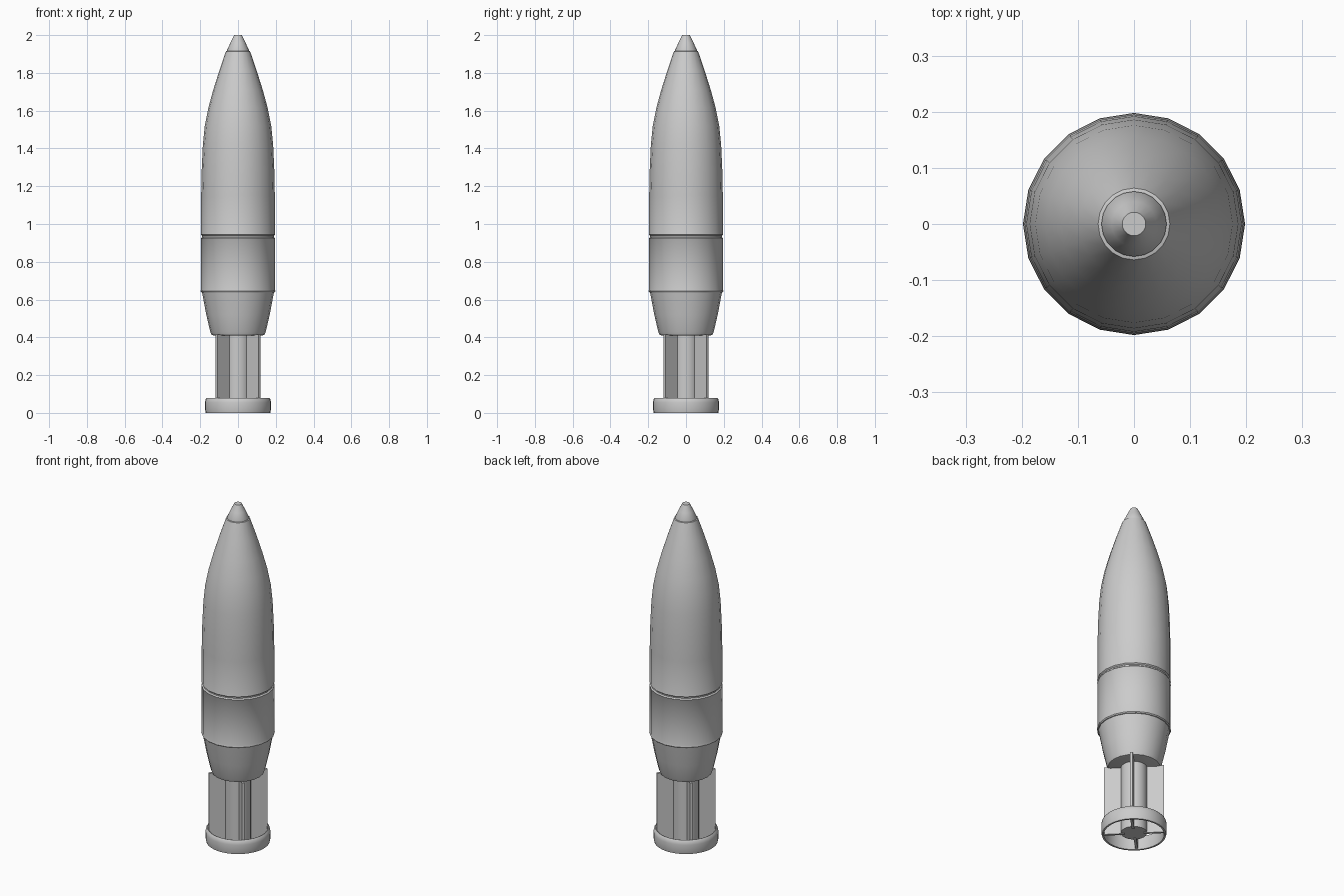
import bpy, bmesh, math

if "Cube" in bpy.data.objects:
    bpy.data.objects.remove(bpy.data.objects["Cube"])

def finish(name, bm, angle=35):
    bmesh.ops.recalc_face_normals(bm, faces=bm.faces)
    me = bpy.data.meshes.new(name)
    bm.to_mesh(me)
    bm.free()
    ob = bpy.data.objects.new(name, me)
    bpy.context.collection.objects.link(ob)
    bpy.ops.object.select_all(action='DESELECT')
    bpy.context.view_layer.objects.active = ob
    ob.select_set(True)
    bpy.ops.object.shade_smooth_by_angle(angle=math.radians(angle))
    return ob

def lathe(name, profile, sides=20, closed=False):
    """Revolve (radius, z) points; open profiles get flat end caps."""
    bm = bmesh.new()
    rings = [[bm.verts.new((r * math.cos(2 * math.pi * i / sides),
                            r * math.sin(2 * math.pi * i / sides), z))
              for i in range(sides)] for r, z in profile]
    pairs = list(zip(rings, rings[1:]))
    if closed:
        pairs.append((rings[-1], rings[0]))
    else:
        bm.faces.new(rings[0])
        bm.faces.new(rings[-1])
    for a, b in pairs:
        for i in range(sides):
            j = (i + 1) % sides
            bm.faces.new((a[i], a[j], b[j], b[i]))
    return finish(name, bm)

# Main shell: tapered tail, raised seam, grooved band, ogive
lathe("shell_body", [
    (0.128, 0.41), (0.14, 0.413), (0.147, 0.43), (0.168, 0.52), (0.190, 0.637),
    (0.194, 0.638), (0.198, 0.644), (0.195, 0.655), (0.195, 0.922),
    (0.197, 0.925), (0.190, 0.931), (0.190, 0.938), (0.197, 0.944), (0.195, 0.95),
    (0.195, 1.15), (0.192, 1.29), (0.186, 1.42), (0.176, 1.52), (0.157, 1.615),
    (0.131, 1.71), (0.098, 1.815), (0.064, 1.914), (0.058, 1.916)])

# Fuse tip
lathe("nose_tip", [(0.058, 1.91), (0.058, 1.921), (0.040, 1.96),
                   (0.024, 1.992), (0.021, 2.0)])

# Tail boom
lathe("tail_tube", [(0.07, 0.01), (0.07, 0.42)])

# Hollow ring around the fins
lathe("tail_ring", [(0.161, 0.0), (0.171, 0.0), (0.175, 0.02), (0.175, 0.055),
                    (0.172, 0.072), (0.165, 0.08), (0.159, 0.078), (0.158, 0.01)],
      sides=32, closed=True)

# Four diagonal fins
for k in range(4):
    bm = bmesh.new()
    bmesh.ops.create_cube(bm, size=1)
    for v in bm.verts:
        v.co.x = 0.106 + v.co.x * 0.108
        v.co.y *= 0.014
        v.co.z = 0.21 + v.co.z * 0.41
    fin = finish(f"tail_fin_{k + 1}", bm)
    fin.rotation_euler.z = math.radians(45 + 90 * k)
